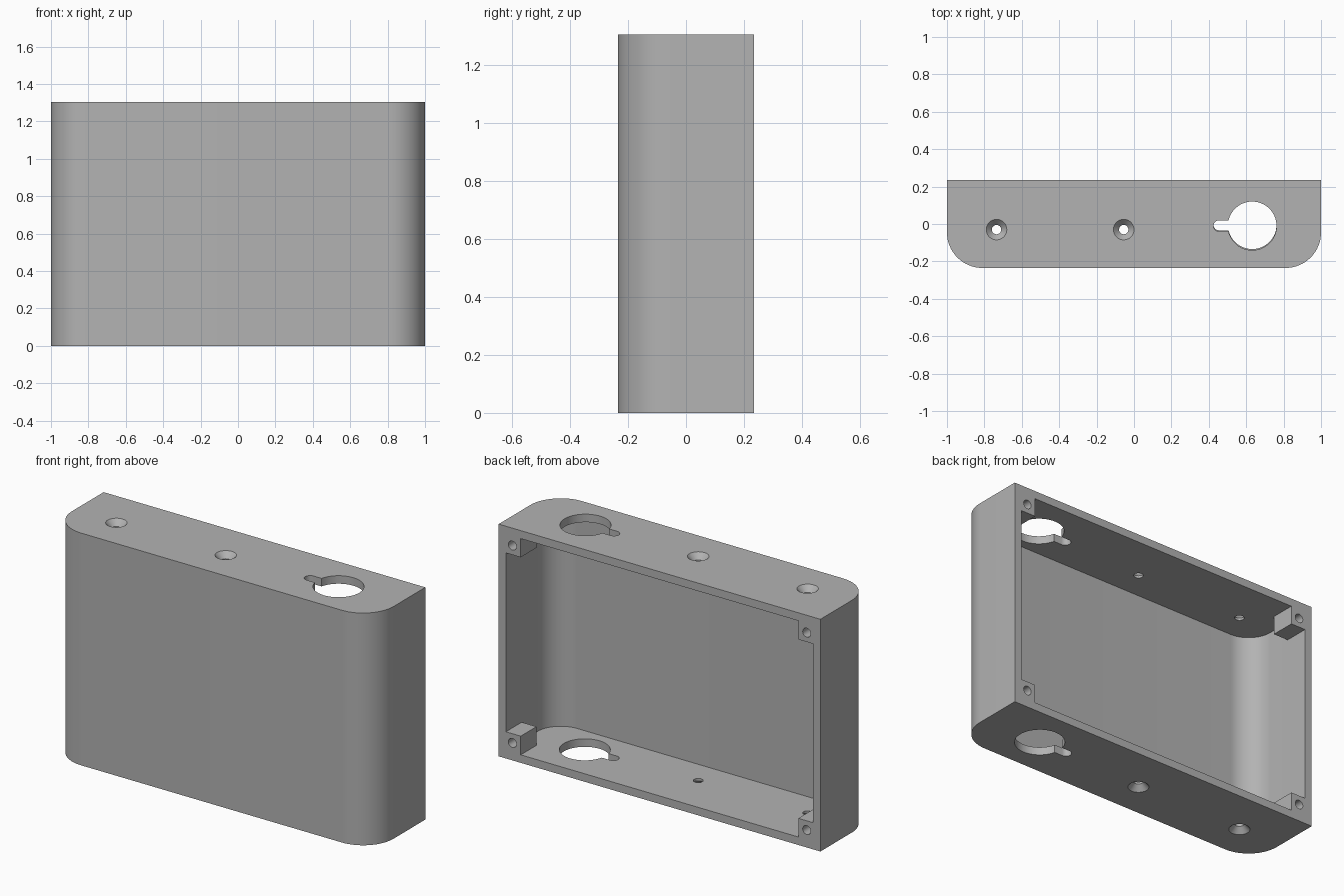
import bpy, bmesh, math

cube = bpy.data.objects.get("Cube")
if cube:
    bpy.data.objects.remove(cube, do_unlink=True)

W, D, H = 1.0, 0.235, 1.305        # half width, half depth, height
WALL, RADIUS = 0.045, 0.19
POST_X, POST_Z, POST_DEPTH = 0.137, 0.15, 0.14

grey = bpy.data.materials.new("plain_grey")
grey.use_nodes = True
colour = (0.45, 0.45, 0.45, 1)
grey.diffuse_color = colour
grey.node_tree.nodes["Principled BSDF"].inputs["Base Color"].default_value = colour


def finish(name, bm):
    bmesh.ops.recalc_face_normals(bm, faces=bm.faces)
    mesh = bpy.data.meshes.new(name)
    bm.to_mesh(mesh)
    bm.free()
    mesh.materials.append(grey)
    obj = bpy.data.objects.new(name, mesh)
    bpy.context.collection.objects.link(obj)
    return obj


def prism(name, outline, z0, z1):
    """Extrude an xy outline from z0 to z1."""
    bm = bmesh.new()
    face = bm.faces.new([bm.verts.new((x, y, z0)) for x, y in outline])
    top = bmesh.ops.extrude_face_region(bm, geom=[face])["geom"]
    moved = [v for v in top if isinstance(v, bmesh.types.BMVert)]
    bmesh.ops.translate(bm, verts=moved, vec=(0, 0, z1 - z0))
    return finish(name, bm)


def arc(cx, cy, r, start, end, steps):
    angles = [math.radians(start + (end - start) * i / steps) for i in range(steps + 1)]
    return [(cx + r * math.cos(a), cy + r * math.sin(a)) for a in angles]


def rounded_front(half_w, front, back, r):
    """Rectangle with its two front corners rounded."""
    return ([(half_w, back), (-half_w, back)]
            + arc(-half_w + r, front + r, r, 180, 270, 16)
            + arc(half_w - r, front + r, r, 270, 360, 16))


def cone(name, r_bottom, r_top, z0, z1, x, y):
    bm = bmesh.new()
    bmesh.ops.create_cone(bm, cap_ends=True, segments=32, radius1=r_bottom,
                          radius2=r_top, depth=z1 - z0)
    bmesh.ops.translate(bm, verts=bm.verts, vec=(x, y, (z0 + z1) / 2))
    return finish(name, bm)


def cut(target, cutter):
    mod = target.modifiers.new("cut", "BOOLEAN")
    mod.operation, mod.solver, mod.object = "DIFFERENCE", "EXACT", cutter
    bpy.context.view_layer.objects.active = target
    bpy.ops.object.modifier_apply(modifier=mod.name)
    bpy.data.objects.remove(cutter, do_unlink=True)


# Outer case and its open-backed hollow
case = prism("case", rounded_front(W, -D, D, RADIUS), 0, H)
hollow = prism("hollow", rounded_front(W - WALL, WALL - D, D + 0.1, RADIUS - WALL),
               WALL, H - WALL)

# Corner posts are left standing by notching the hollow
for sx in (-1, 1):
    for z0, z1 in ((-0.1, POST_Z), (H - POST_Z, H + 0.1)):
        xa, xb = sorted((sx * (W - POST_X), sx * (W + 0.1)))
        ya, yb = D - POST_DEPTH, D + 0.2
        cut(hollow, prism("post", [(xa, ya), (xb, ya), (xb, yb), (xa, yb)], z0, z1))
cut(case, hollow)

# Blind screw holes in the posts
for sx in (-1, 1):
    for z in (0.098, H - 0.098):
        hole = cone("post_hole", 0.025, 0.025, -0.1, 0.1, 0, 0)
        hole.rotation_euler.x = math.pi / 2
        hole.location = (sx * 0.915, D, z)
        bpy.context.view_layer.update()
        cut(case, hole)

# Countersunk screw holes through the top and bottom
SINK = 0.032
for x in (-0.735, -0.055):
    y = -0.03
    cut(case, cone("screw_hole", 0.025, 0.025, -0.1, H + 0.1, x, y))
    slope = 0.03 / SINK
    extra = 0.01
    wide = 0.055 + slope * extra
    cut(case, cone("top_sink", 0.025, wide, H - SINK, H + extra, x, y))
    cut(case, cone("bottom_sink", wide, 0.025, -extra, SINK, x, y))

# Keyhole openings: large circle with a rounded slot on one side
R, S = 0.13, 0.03
meet = math.degrees(math.asin(S / R))
for y, z0, z1 in ((-0.01, H - 0.1, H + 0.1), (-0.004, -0.1, 0.1)):
    outline = arc(0.632, y, R, meet - 180, 180 - meet, 48) + arc(0.455, y, S, 90, 270, 12)
    cut(case, prism("keyhole", outline, z0, z1))

# Smooth curves, sharp edges
bpy.ops.object.select_all(action="DESELECT")
case.select_set(True)
bpy.context.view_layer.objects.active = case
bpy.ops.object.shade_smooth_by_angle(angle=math.radians(30))
